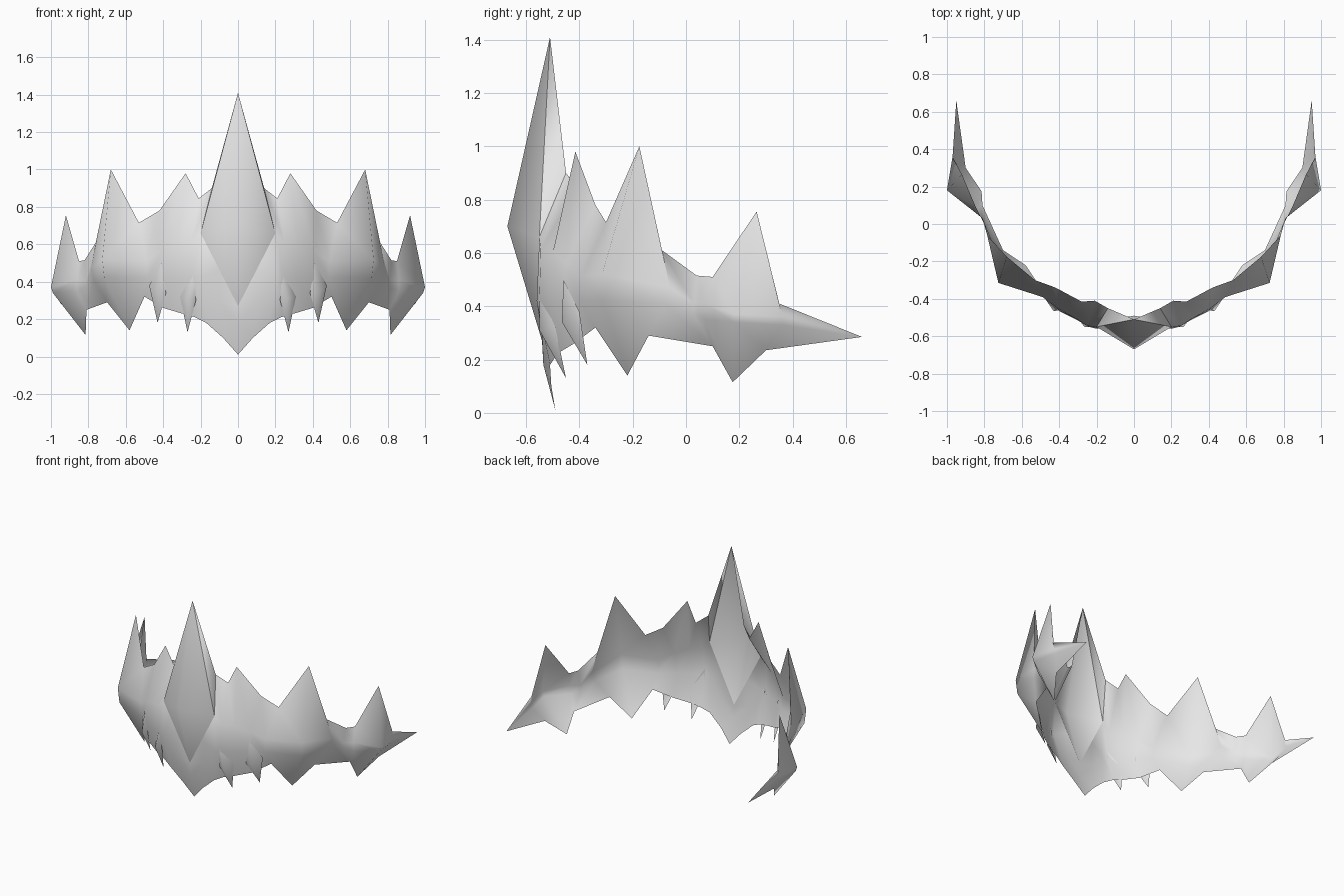
import bpy
import bmesh
import math

cube = bpy.data.objects.get("Cube")
if cube:
    bpy.data.objects.remove(cube, do_unlink=True)

grey = bpy.data.materials.new("pale_grey")
grey.use_nodes = True
colour = (0.8, 0.8, 0.8, 1)
grey.diffuse_color = colour
grey.node_tree.nodes["Principled BSDF"].inputs["Base Color"].default_value = colour


def mirrored_sheet(name, build, angle):
    """Make a half sheet with the build function, then mirror it across x."""
    bm = bmesh.new()
    build(bm)
    bmesh.ops.remove_doubles(bm, verts=bm.verts, dist=0.001)
    twin = bmesh.ops.duplicate(bm, geom=bm.verts[:] + bm.edges[:] + bm.faces[:])["geom"]
    for item in twin:
        if isinstance(item, bmesh.types.BMVert):
            item.co.x = -item.co.x
    bmesh.ops.reverse_faces(bm, faces=[f for f in twin if isinstance(f, bmesh.types.BMFace)])
    bmesh.ops.remove_doubles(bm, verts=bm.verts, dist=0.001)
    mesh = bpy.data.meshes.new(name)
    bm.to_mesh(mesh)
    bm.free()
    mesh.materials.append(grey)
    obj = bpy.data.objects.new(name, mesh)
    bpy.context.collection.objects.link(obj)
    bpy.ops.object.select_all(action="DESELECT")
    obj.select_set(True)
    bpy.context.view_layer.objects.active = obj
    bpy.ops.object.shade_smooth_by_angle(angle=math.radians(angle))
    return obj


def face(bm, *points):
    return bm.faces.new([bm.verts.new(p) for p in points])


def loft(bm, columns):
    """Skin neighbouring columns, each listed from top to bottom."""
    for a, b in zip(columns, columns[1:]):
        for i in range(len(a) - 1):
            face(bm, a[i], a[i + 1], b[i + 1])
            face(bm, a[i], b[i + 1], b[i])


# Shared points of the tall front spike
spike_top = (0, -.51, 1.41)
spike_ridge = (0, -.67, .7)
spike_side = (.2, -.55, .66)
spike_foot = (0, -.54, .27)
spike_back = (.14, -.45, .9)

# Chin: below the spike, narrowing to a point
chin = [
    [spike_foot, (0, -.535, .18), (0, -.49, .01)],
    [(.1, -.545, .465), (.1, -.54, .29), (.08, -.505, .1)],
    [spike_side, (.2, -.56, .42), (.17, -.51, .18)],
]

# Brow: curved band with the small upper spike
brow = [
    [spike_back, spike_side, (.2, -.56, .42), (.17, -.51, .18)],
    [(.21, -.41, .845), (.25, -.545, .61), (.24, -.55, .42), (.23, -.49, .21)],
    [(.28, -.415, .98), (.32, -.5, .6), (.31, -.51, .42), (.3, -.47, .23)],
    [(.42, -.34, .78), (.41, -.45, .56), (.4, -.465, .42), (.4, -.42, .26)],
    [(.53, -.3, .715), (.49, -.39, .51), (.485, -.39, .42), (.5, -.34, .32)],
]

# Temple: large folded spike, side band, rear spike
temple = [
    [(.53, -.3, .715), (.49, -.39, .51), (.485, -.39, .42), (.5, -.34, .32)],
    [(.68, -.175, 1), (.725, -.315, .52), (.715, -.31, .42), (.58, -.22, .14)],
    [(.76, -.09, .61), (.785, -.06, .47), (.77, -.08, .41), (.7, -.14, .29)],
    [(.82, .04, .515), (.81, .03, .41), (.81, .03, .37), (.81, .1, .25)],
]
rear = [
    [(.82, .04, .515), (.81, .03, .41), (.81, .03, .37), (.81, .1, .25)],
    [(.85, .1, .51), (.86, .07, .41), (.86, .07, .35), (.81, .1, .25)],
    [(.92, .265, .755), (1, .18, .37), (.99, .18, .34), (.815, .175, .115)],
    [(.97, .35, .41), (.97, .36, .36), (.96, .36, .33), (.9, .3, .235)],
]
tail_tip = (.95, .66, .285)


def build_spike(bm):
    face(bm, spike_top, spike_ridge, spike_side)
    face(bm, spike_ridge, spike_foot, spike_side)


def build_spike_back(bm):
    face(bm, spike_top, spike_side, spike_back)


def build_band(bm):
    for strip in (chin, brow, temple, rear):
        loft(bm, strip)
    # Tail: last column drawn to a point
    end = rear[-1]
    for upper, lower in zip(end, end[1:]):
        face(bm, upper, lower, tail_tip)
    bmesh.ops.dissolve_degenerate(bm, dist=0.0001, edges=bm.edges)


def fang_builder(top, inner, ridge, outer, tip):
    def build(bm):
        for a, b in ((top, inner), (inner, tip), (tip, outer), (outer, top)):
            face(bm, a, b, ridge)
    return build


mirrored_sheet("mask_band", build_band, 85)
mirrored_sheet("front_spike", build_spike, 85)
mirrored_sheet("front_spike_back", build_spike_back, 40)

# Fangs: small folded blades along the lower edge
mirrored_sheet("inner_fangs", fang_builder(
    (.235, -.55, .46), (.225, -.53, .3), (.265, -.55, .31),
    (.31, -.49, .32), (.27, -.45, .13)), 85)
mirrored_sheet("outer_fangs", fang_builder(
    (.41, -.46, .5), (.385, -.46, .34), (.43, -.465, .34),
    (.475, -.4, .38), (.43, -.37, .18)), 85)
